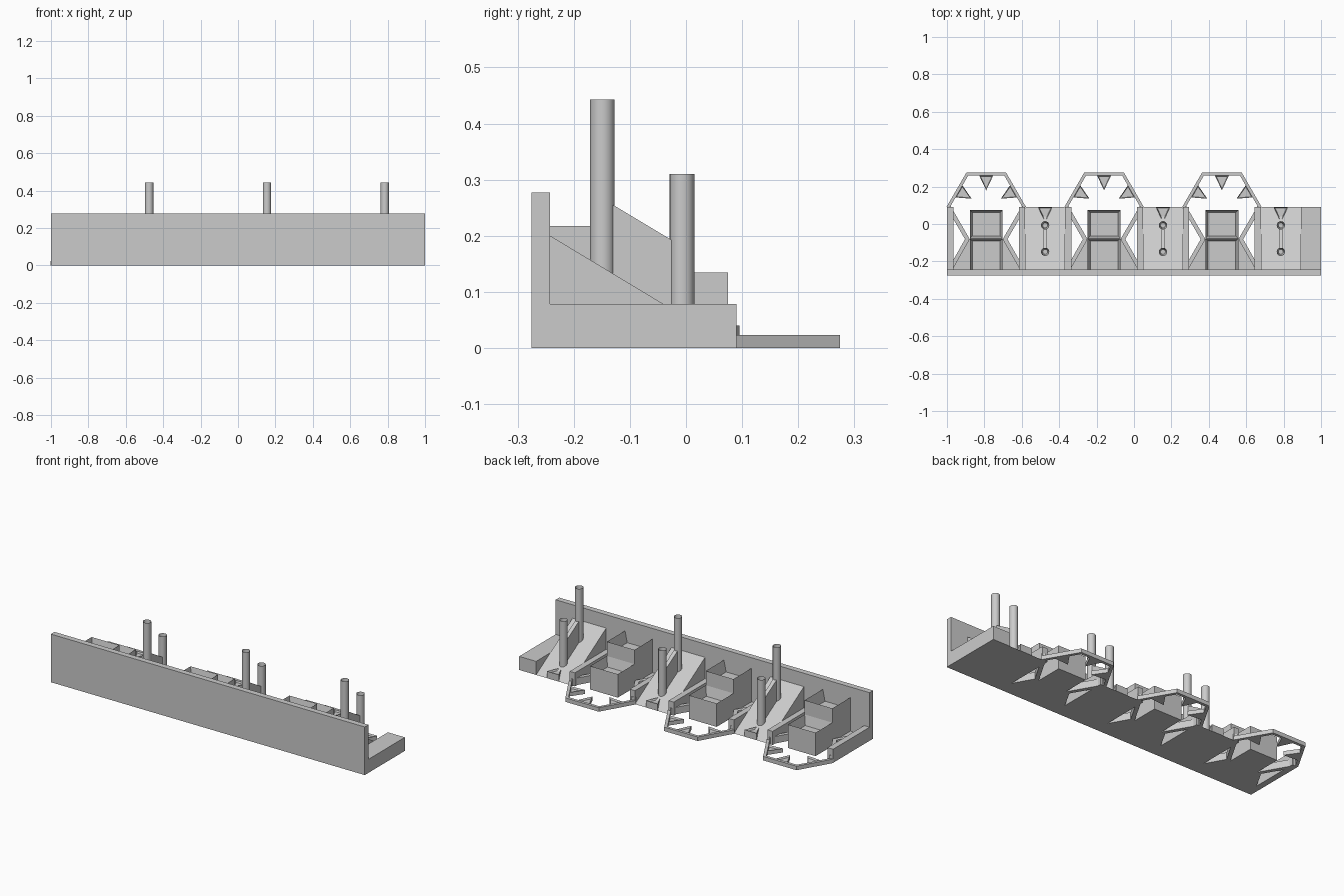
import bpy, bmesh
from math import cos, sin, pi, radians
from mathutils import Vector, Matrix

if "Cube" in bpy.data.objects:
    bpy.data.objects.remove(bpy.data.objects["Cube"])

R = 0.21                      # honeycomb cell radius
CELLS = (-0.79, -0.16, 0.47)  # open cells with pockets
RAMPS = (-0.475, 0.155, 0.785)


def prism(bm, pts, lo, hi, axis='z', inset=0, depth=0):
    """Extrude a 2D outline between lo and hi, optionally sinking an inset in its top."""
    def place(p, h):
        return (p[0], p[1], h) if axis == 'z' else (h, p[0], p[1])
    a = [bm.verts.new(place(p, lo)) for p in pts]
    b = [bm.verts.new(place(p, hi)) for p in pts]
    n = len(pts)
    faces = [bm.faces.new(a[::-1]), bm.faces.new(b)]
    faces += [bm.faces.new((a[i], a[(i + 1) % n], b[(i + 1) % n], b[i])) for i in range(n)]
    bmesh.ops.recalc_face_normals(bm, faces=faces)
    if inset:
        bmesh.ops.inset_individual(bm, faces=[faces[1]], thickness=inset, depth=-depth)


def box(bm, x0, x1, y0, y1, z0, z1, **kw):
    prism(bm, [(x0, y0), (x1, y0), (x1, y1), (x0, y1)], z0, z1, **kw)


def circle(cx, cy, r, n):
    return [(cx + r * cos(2 * pi * i / n), cy + r * sin(2 * pi * i / n)) for i in range(n)]


def strip(bm, a, b, w, z0, z1):
    """A straight wall of width w between two plan points."""
    a, b = Vector(a), Vector(b)
    d = (b - a).normalized()
    s = Vector((-d.y, d.x)) * w / 2
    prism(bm, [a - s, b - s, b + s, a + s], z0, z1)


def tooth(bm, cx, cy, ang, dist, h):
    """Triangular key pointing at the cell centre, with a sunken top."""
    rot = Matrix.Rotation(radians(ang - 90), 2)
    pts = [Vector((cx, cy)) + rot @ Vector(p)
           for p in ((-0.038, dist), (0, dist - 0.08), (0.038, dist))]
    prism(bm, pts, 0, h, inset=0.009, depth=0.01)


def finish(name, bm, smooth=False):
    me = bpy.data.meshes.new(name)
    bm.to_mesh(me)
    bm.free()
    ob = bpy.data.objects.new(name, me)
    bpy.context.collection.objects.link(ob)
    if smooth:
        bpy.context.view_layer.objects.active = ob
        ob.select_set(True)
        bpy.ops.object.shade_smooth_by_angle(angle=radians(35))
        ob.select_set(False)


# Long front wall
bm = bmesh.new()
box(bm, -1, 1, -0.275, -0.242, 0, 0.277)
finish("front_wall", bm)

# Base rails beside the ramps, plus the end strips
bm = bmesh.new()
box(bm, -1, -0.965, -0.242, 0.09, 0, 0.078)
for c in RAMPS:
    box(bm, c - 0.14, c - 0.107, -0.242, 0.09, 0, 0.078)
    box(bm, c + 0.107, 1.0 if c > 0.7 else c + 0.14, -0.242, 0.09, 0, 0.078)
finish("base_rails", bm)

for i, c in enumerate(RAMPS, 1):
    # Sloped ramp with a key at its foot
    bm = bmesh.new()
    prism(bm, [(-0.242, 0), (0.09, 0), (-0.242, 0.2)], c - 0.107, c + 0.107, axis='x')
    finish(f"ramp_{i}", bm)
    bm = bmesh.new()
    tooth(bm, c, -0.09, 90, 0.18, 0.04)
    finish(f"ramp_key_{i}", bm)
    # Rib joining the two posts
    bm = bmesh.new()
    prism(bm, [(-0.135, 0.1), (-0.02, 0.05), (-0.02, 0.189), (-0.135, 0.258)],
          c - 0.011, c + 0.011, axis='x')
    finish(f"post_rib_{i}", bm)
    # Hollow round posts
    bm = bmesh.new()
    for y, top in ((-0.149, 0.443), (-0.007, 0.31)):
        prism(bm, circle(c, y, 0.022, 24), 0.02, top, inset=0.009, depth=0.15)
    finish(f"posts_{i}", bm, smooth=True)

for i, c in enumerate(CELLS, 1):
    # Stepped open-top pockets
    bm = bmesh.new()
    box(bm, c - 0.088, c + 0.088, -0.262, -0.077, 0, 0.217, inset=0.02, depth=0.065)
    box(bm, c - 0.088, c + 0.088, -0.077, 0.075, 0, 0.135, inset=0.02, depth=0.055)
    finish(f"pocket_{i}", bm)
    # Low walls following the honeycomb edges, with filled corners
    bm = bmesh.new()
    for s in (-1, 1):
        strip(bm, (c + s * 0.2, 0.09), (c + s * 0.098, -0.086), 0.022, 0, 0.04)
        strip(bm, (c + s * 0.1, -0.08), (c + s * 0.192, -0.242), 0.022, 0, 0.04)
        prism(bm, [(c + s * 0.088, -0.08), (c + s * 0.1, -0.08),
                   (c + s * 0.192, -0.242), (c + s * 0.088, -0.242)], 0, 0.023)
    finish(f"cell_walls_{i}", bm)
    # Thin half-hexagon loop at the back
    bm = bmesh.new()
    arc = lambda r: [(c + r * cos(pi * k / 3), 0.09 + r * sin(pi * k / 3)) for k in range(4)]
    prism(bm, arc(R + 0.003) + arc(R - 0.016)[::-1], 0, 0.023)
    finish(f"back_loop_{i}", bm)
    # Keys pointing into the loop
    bm = bmesh.new()
    for ang in (30, 90, 150):
        tooth(bm, c, 0.09, ang, 0.17, 0.023)
    finish(f"loop_keys_{i}", bm)
